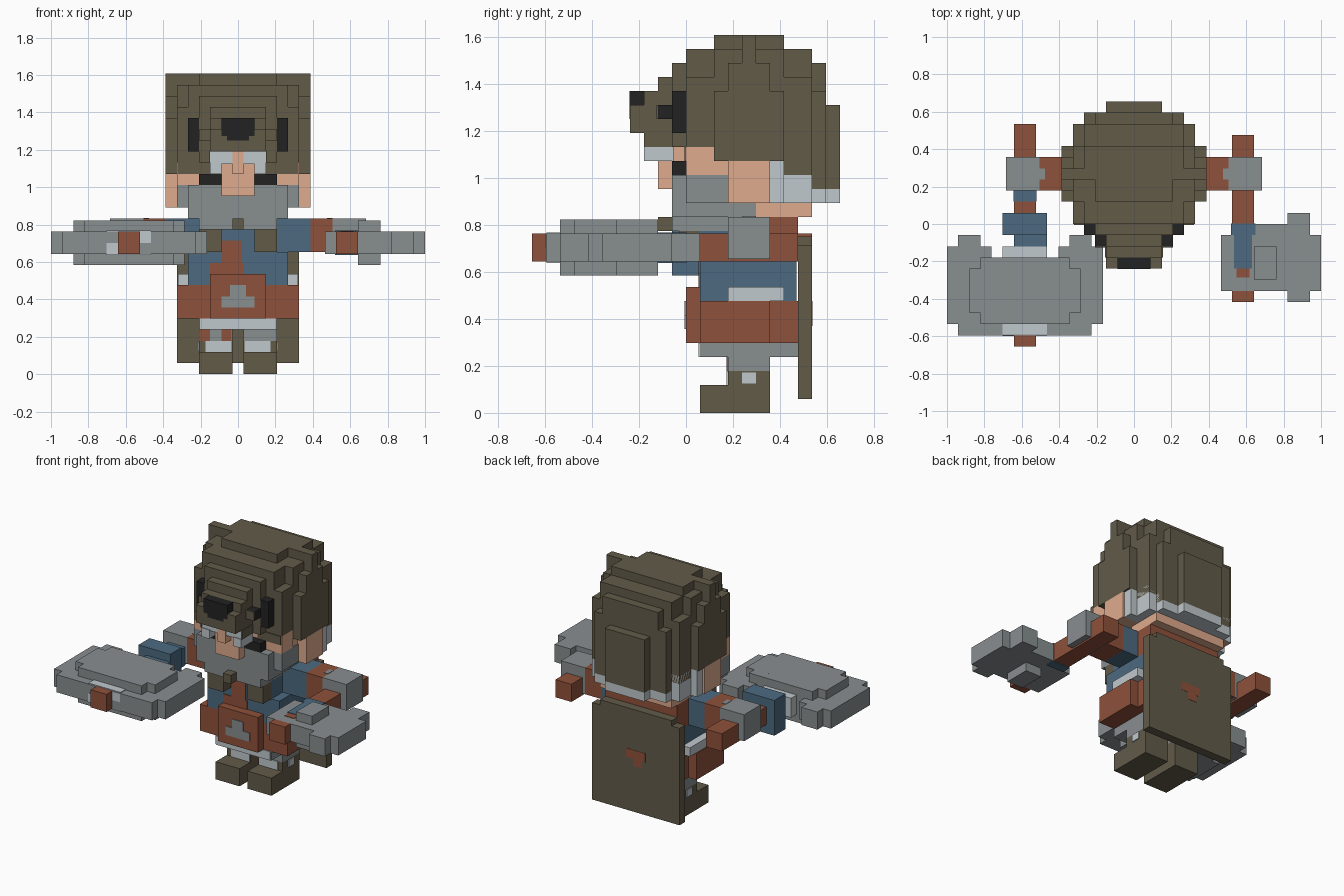
import bpy
import bmesh
from mathutils import Vector

UNIT = 0.0595  # edge length of one building block

default_cube = bpy.data.objects.get("Cube")
if default_cube:
    bpy.data.objects.remove(default_cube, do_unlink=True)


def make_material(name, hex_code):
    """Make a flat material from a hex colour."""
    linear = []
    for channel in bytes.fromhex(hex_code):
        value = channel / 255
        linear.append(value / 12.92 if value < 0.04 else ((value + 0.055) / 1.055) ** 2.4)
    colour = (*linear, 1)
    material = bpy.data.materials.new(name)
    material.use_nodes = True
    material.diffuse_color = colour
    shader = material.node_tree.nodes["Principled BSDF"]
    shader.inputs["Base Color"].default_value = colour
    shader.inputs["Roughness"].default_value = 0.9
    return material


fur = make_material("brown fur", "625b49")
steel = make_material("grey steel", "888e90")
silver = make_material("light grey", "c0c8cd")
cloth = make_material("blue cloth", "4c6a80")
leather = make_material("red leather", "8f513b")
skin = make_material("skin", "dfab8d")
black = make_material("black", "222222")


def part(name, material, *boxes, mirror=False, shift=(0, 0, 0)):
    """Join boxes, in block units, into one object.
    Five numbers: half width, y range, z range. Six numbers: x, y, z ranges."""
    mesh = bpy.data.meshes.new(name)
    bm = bmesh.new()
    for box in boxes:
        if len(box) == 5:
            box = (-box[0], *box)
        low = Vector(box[0::2]) + Vector(shift)
        high = Vector(box[1::2]) + Vector(shift)
        for side in ((1, -1) if mirror else (1,)):
            verts = bmesh.ops.create_cube(bm, size=1)["verts"]
            for vert in verts:
                for axis in range(3):
                    edge = high[axis] if vert.co[axis] > 0 else low[axis]
                    vert.co[axis] = edge * UNIT
                vert.co.x *= side
    bmesh.ops.recalc_face_normals(bm, faces=bm.faces)
    bm.to_mesh(mesh)
    bm.free()
    mesh.materials.append(material)
    obj = bpy.data.objects.new(name, mesh)
    bpy.context.scene.collection.objects.link(obj)
    return obj


# Bear hood: rounded rows from back to snout
part("hood_back", fur,
     (2.5, 10, 11, 16, 22),
     (4.5, 9, 10, 16, 23),
     (3.5, 9, 10, 23, 25),
     (5.5, 7, 9, 17, 24),
     (4.5, 7, 9, 24, 26))
part("hood_crown", fur,
     (6.5, 2, 7, 18, 23),
     (6.5, 3, 6, 23, 25),
     (6.5, 4, 5, 25, 27),
     (5.5, 2, 7, 23, 26),
     (4.5, 4, 7, 26, 27),
     (3.5, 2, 4, 26, 27))
part("hood_front", fur,
     (5.5, 0, 2, 19, 24),
     (4.5, 0, 2, 24, 26),
     (3.5, -1, 0, 19, 25),
     (2.5, -2, -1, 20, 24),
     (2.5, -3, -2, 20, 23))
part("hood_rim", fur,
     (2.5, 5.4, -0.1, 0, 18, 19),
     (2.5, 2.6, -3, -1, 19, 20),
     (2.5, 3.5, -2.1, -2, 21, 22), mirror=True)
part("snout", fur, (2.5, -4, -3, 20, 22))
part("snout_nose", black, (1.5, -4.05, -3, 21.4, 23), (1, -4.05, -3, 21, 21.4))
part("hood_eyes", black,
     (3.5, 4.5, -1, 0, 20, 23),
     (2.5, 3.5, -2, -1, 21, 22), mirror=True)

# Face under the hood
part("face", skin, (5.4, 0.1, 8.9, 15, 18), (5.5, 0, 2, 17, 19))
part("cheeks", skin, (4.5, 6.5, 3, 6, 15, 18), mirror=True)
part("neck", skin, (4.5, 5, 9, 14, 15))
part("nose", skin, (1.5, -2, 0, 16, 19), (0.5, -3, -1, 18, 20))
part("brows", silver, (0.5, 2.5, -2.9, -0.9, 18.9, 20),
     (1.5, 2.5, -3, -0.9, 18, 19), mirror=True)
part("eyes", black, (1.5, 3.5, -1, 0.2, 17, 18), mirror=True)
part("back_hair", silver,
     (5.5, 6, 9, 15, 17.9),
     (4.5, 9, 10, 15, 17),
     (2.5, 10, 11, 15, 16))
part("side_hair", silver, (5.5, 6.3, 6, 7, 15, 18), mirror=True)

# Beard with a clasp and two tails
part("beard", steel,
     (4.5, -1, 3, 14, 17),
     (5.5, 0, 3, 15, 17),
     (4.4, 3, 5, 14, 15),
     (3.5, -1, 3, 13, 14))
part("beard_clasp", fur, (0.5, -2, -1, 13, 14))
part("beard_tails", fur, (1.5, 3.5, -0.5, 1, 11, 13), mirror=True)

# Torso, belt and skirt
part("torso", cloth, (3.5, 1, 7.9, 11, 14), (4.5, 1, 7.9, 8, 11))
part("tunic_stripe", leather, (-1.5, 0.3, 0.9, 1, 9, 12), (-2.5, 0.5, 0.9, 1, 9, 10))
part("back_strap", leather, (4.5, 6, 8, 11, 14))
part("belt", leather, (4.5, 1, 8, 5, 8), (2.5, 0, 1, 5, 9))
part("belt_pouches", leather, (4.5, 5.5, 1, 6, 5, 8), mirror=True)
part("pouch_flaps", silver, (4.5, 5.4, 3, 7, 8, 9), mirror=True)
part("buckle", steel, (1.5, -0.1, 0, 6, 7), (0.7, -0.1, 0, 7, 8))
part("skirt", steel, (3.5, 1, 8, 4, 5))
part("skirt_trim", silver, (3.4, 0.9, 1, 4, 5))

# Legs and boots
part("legs", steel, (0.5, 3.5, 3, 6, 3, 4), mirror=True)
part("leg_patches", silver,
     (0.6, 2.9, 2.9, 3, 2, 3),
     (3.5, 3.6, 4, 5, 2.1, 2.9), mirror=True)
part("knee_patches", leather, (-3.4, -2.5, 2.9, 3, 3, 4), (-1.5, -0.6, 2.9, 3, 3, 4))
part("boots", fur, (0.5, 3.5, 1, 6, 0, 2), (0.5, 3.5, 3, 6, 2, 3), mirror=True)

# Cape with a small emblem
part("cape", fur, (5.5, 8, 9, 1, 12), (4.5, 8, 9, 12, 12.6))
part("cape_emblem", leather, (1.2, 9, 9.03, 7, 8), (-0.8, 0.3, 9, 9.03, 6.2, 7))

# Arms in three bands
part("sleeves", cloth, (3.5, 6.5, 3, 6, 11, 14), mirror=True)
part("cuffs", leather, (6.5, 8.5, 3, 6, 11, 14), mirror=True)
part("gloves", steel, (8.5, 11.5, 3, 6, 11, 14), mirror=True)
part("glove_straps", steel, (8, 8.5, 4, 5, 14, 14.05), mirror=True)

# Single axe in the left hand
left = (-0.2, 0, -0.2)
part("axe_handle", leather,
     (9, 11, -7, -6, 11, 13),
     (9, 11, 0, 8, 11, 13),
     (9.4, 10.6, -4.8, -4, 13, 13.05), shift=left)
part("axe_head", steel,
     (8, 17, -6, -1, 11, 13),
     (14, 16, -7, 1, 11, 13),
     (9, 14, -6, 0, 11, 13),
     (11, 13, -5, -2, 10, 14), shift=left)
part("axe_wrap", cloth,
     (8.9, 11.1, -1, 0.05, 10.9, 13.1),
     (9.2, 10.8, -4, -1, 13, 13.1), shift=left)

# Broad double axe in the right hand
right = (0.2, 0, -0.2)
part("great_axe_handle", leather,
     (-11, -9, -11, -10, 11, 13),
     (-11, -9, -3, 9, 11, 13), shift=right)
part("great_axe_head", steel,
     (-17, -3, -9, -3, 11, 13),
     (-15, -5, -8, -4, 10, 14),
     (-14, -6, -9, -3, 10, 14), shift=right)
for name, inner in (("great_axe_outer_blade", -17), ("great_axe_inner_blade", -7)):
    part(name, steel,
         (inner, inner + 4, -9, -2, 11, 13),
         (inner + 1, inner + 3, -10, -1, 11, 13), shift=right)
part("great_axe_front_edge", steel, (-16, -4, -10, -9, 11, 13), shift=right)
part("great_axe_trim", silver,
     (-12, -8, -9.95, -9, 10.9, 13.1),
     (-12, -8, -3, -2, 10.9, 13.1),
     (-12, -11, -10.05, -10, 11, 12),
     (-9, -8, -10.05, -10, 12, 13), shift=right)
part("great_axe_wrap", cloth,
     (-12, -8, -1, 1, 10, 14),
     (-11, -8, -2, -1, 10.9, 13.1),
     (-11.05, -8.95, 2, 3, 10.95, 13.05), shift=right)
